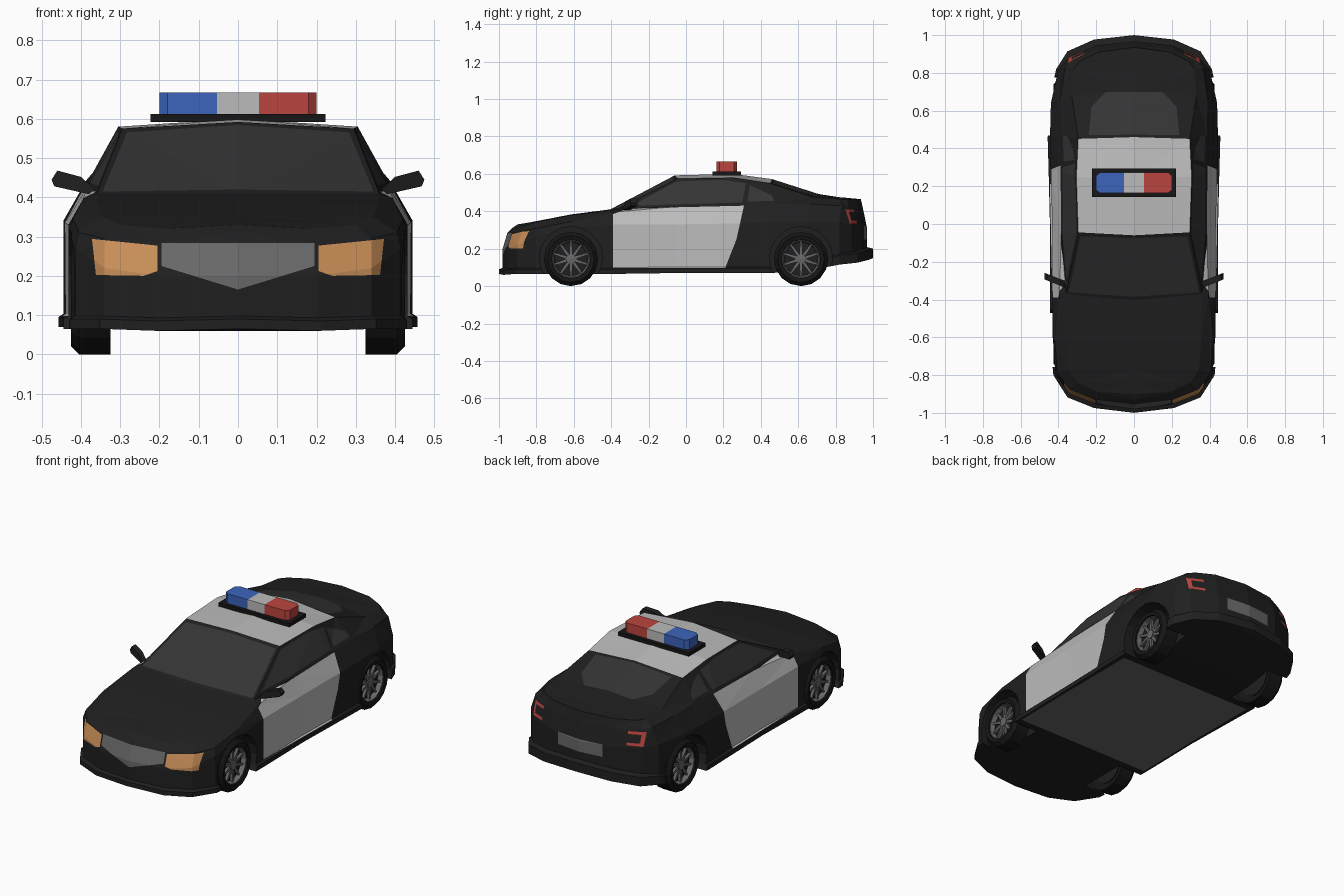
import bpy, bmesh, math
from mathutils import Vector, Matrix

if "Cube" in bpy.data.objects:
    bpy.data.objects.remove(bpy.data.objects["Cube"])


def material(name, r, g, b):
    m = bpy.data.materials.new(name)
    m.diffuse_color = (r, g, b, 1)
    m.use_nodes = True
    m.node_tree.nodes["Principled BSDF"].inputs["Base Color"].default_value = m.diffuse_color
    return m


black = material("black_paint", .014, .014, .014)
white = material("white_paint", .5, .5, .5)
glass = material("dark_glass", .035, .035, .035)
grey = material("grey_trim", .14, .14, .14)
amber = material("amber_lamp", .6, .28, .1)
red = material("red_lamp", .5, .06, .05)
blue = material("blue_lamp", .045, .13, .5)
rubber = material("rubber", .008, .008, .008)


def make(name, bm, *mats):
    me = bpy.data.meshes.new(name)
    bm.to_mesh(me)
    bm.free()
    ob = bpy.data.objects.new(name, me)
    bpy.context.collection.objects.link(ob)
    for m in mats:
        me.materials.append(m)
    return ob


def grid(bm, rows):
    """Skin rows of points with quads, merging points that coincide."""
    seen = {}

    def vert(p):
        key = tuple(round(c, 5) for c in p)
        if key not in seen:
            seen[key] = bm.verts.new(p)
        return seen[key]
    for r0, r1 in zip(rows, rows[1:]):
        for j in range(len(r0) - 1):
            quad = list(dict.fromkeys(vert(p) for p in (r0[j], r1[j], r1[j + 1], r0[j + 1])))
            if len(quad) > 2 and not bm.faces.get(quad):
                bm.faces.new(quad)


def lathe(bm, profile, side, y, z, n=16):
    """Spin an (x, radius) profile about a wheel axle."""
    rows = []
    for i in range(n + 1):
        a = math.tau * (i % n) / n
        rows.append([(side * x, y + r * math.cos(a), z + r * math.sin(a)) for x, r in profile])
    grid(bm, rows)
    bmesh.ops.recalc_face_normals(bm, faces=bm.faces)


def prism(bm, poly, axis, lo, hi):
    """Extrude a 2D polygon along an axis (0, 1 or 2)."""
    def p3(p, h):
        p = list(p)
        p.insert(axis, h)
        return p
    base = bm.faces.new([bm.verts.new(p3(p, lo)) for p in poly])
    out = bmesh.ops.extrude_face_region(bm, geom=[base])["geom"]
    vs = [v for v in out if isinstance(v, bmesh.types.BMVert)]
    for v in vs:
        v.co[axis] = hi
    bmesh.ops.recalc_face_normals(bm, faces=bm.faces)


def paint(bm, poly, uv, facing, mat, limit=.3):
    """Cut a convex outline into the faces pointing one way and colour them."""
    a, b = uv
    lo = [min(p[k] for p in poly) for k in (0, 1)]
    hi = [max(p[k] for p in poly) for k in (0, 1)]
    facing = Vector(facing)

    def hits():
        bm.normal_update()
        found = []
        for f in bm.faces:
            us, vs = [v.co[a] for v in f.verts], [v.co[b] for v in f.verts]
            if (f.normal.dot(facing) > limit and max(us) > lo[0] and min(us) < hi[0]
                    and max(vs) > lo[1] and min(vs) < hi[1]):
                found.append(f)
        return found
    edges = list(zip(poly, poly[1:] + poly[:1]))
    for p, q in edges:
        fs = hits()
        geom = list({e for f in fs for e in f.edges} | {v for f in fs for v in f.verts}) + fs
        co, no = Vector((0, 0, 0)), Vector((0, 0, 0))
        co[a], co[b] = p
        no[a], no[b] = q[1] - p[1], p[0] - q[0]
        bmesh.ops.bisect_plane(bm, geom=geom, dist=1e-5, plane_co=co, plane_no=no.normalized())
    for f in hits():
        c = f.calc_center_median()
        s = [(q[0] - p[0]) * (c[b] - p[1]) - (q[1] - p[1]) * (c[a] - p[0]) for p, q in edges]
        if min(s) > 0 or max(s) < 0:
            f.material_index = mat


# body stations, front to rear: plan x, y, bottom z, waist z
lower = [(0, -.98, .065, .2), (.2, -.955, .06, .2), (.34, -.9, .065, .22), (.415, -.8, .065, .27),
         (.432, -.615, .065, .31), (.432, -.39, .065, .33), (.432, -.05, .07, .33),
         (.44, .28, .07, .335), (.445, .45, .07, .34), (.44, .64, .08, .34), (.4, .82, .115, .34),
         (.34, .885, .125, .33), (.2, .945, .14, .32), (0, .968, .15, .31)]
# same stations: belt x y z, upper edge x y z, centre line y z
upper = [(0, -.955, .285, 0, -.93, .31, -.93, .31), (.2, -.93, .285, .19, -.89, .32, -.9, .33),
         (.34, -.875, .295, .3, -.84, .33, -.84, .34), (.405, -.79, .31, .345, -.77, .35, -.77, .353),
         (.42, -.615, .345, .355, -.615, .38, -.615, .383), (.395, -.39, .395, .36, -.37, .41, -.405, .41),
         (.385, -.05, .425, .295, -.045, .575, -.06, .592), (.385, .28, .435, .305, .25, .58, .25, .6),
         (.385, .46, .445, .295, .45, .55, .46, .572), (.39, .66, .44, .33, .68, .475, .71, .492),
         (.365, .83, .43, .32, .82, .465, .82, .475), (.32, .87, .42, .29, .86, .463, .86, .472),
         (.2, .925, .42, .19, .91, .465, .9, .468), (0, .945, .42, 0, .935, .465, .935, .465)]
rows = []
for (x, y, zb, zw), u in zip(lower, upper):
    lx = x + .012 if x else 0
    ly = y * (1.02 if y < -.85 else 1.033 if y > .85 else 1)
    lip = .05 if y > .8 else .025
    rows.append([(0, ly, zb), (lx, ly, zb), (lx, ly, zb + lip), (x, y, zb + lip + .008),
                 (x, y, zw), u[0:3], u[3:6], (0, u[6], u[7])])
bm = bmesh.new()
grid(bm, rows)
bmesh.ops.triangulate(bm, faces=bm.faces[:])

# colour panels, in body material order: black, white, glass, grey, amber, red
SIDE, TOP, FRONT = (1, 2), (0, 1), (0, 2)
X, Y, Z = (1, 0, 0), (0, 1, 0), (0, 0, 1)
paint(bm, [(-.39, .098), (.21, .098), (.27, .25), (.31, .43), (-.31, .415), (-.39, .385)], SIDE, X, 1)
paint(bm, [(-.29, .43), (.3, .447), (.32, .55), (.2, .568), (-.05, .56)], SIDE, X, 2)
paint(bm, [(.33, .452), (.47, .456), (.46, .485), (.34, .54)], SIDE, X, 2)
paint(bm, [(-.1, -.392), (.345, -.362), (.283, -.065), (-.1, -.078)], TOP, Z, 2, .7)
paint(bm, [(-.1, -.062), (0, -.06), (.32, -.043), (.32, .45), (0, .46), (-.1, .46)], TOP, Z, 1, .7)
paint(bm, [(-.1, .475), (.24, .47), (.225, .62), (.15, .7), (-.1, .7)], TOP, Z, 2, .7)
paint(bm, [(-.1, .283), (.195, .283), (.195, .225), (0, .165), (-.1, .165)], FRONT, (0, -1, 0), 3)
paint(bm, [(.205, .277), (.205, .212), (.24, .2), (.362, .202), (.372, .294)], FRONT, (0, -1, 0), 4)
paint(bm, [(-.1, .25), (.14, .25), (.14, .32), (-.1, .32)], FRONT, Y, 3)
for x0, x1, z0, z1 in ((.265, .33, .395, .41), (.265, .33, .335, .35), (.33, .348, .335, .41)):
    paint(bm, [(x0, z0), (x1, z0), (x1, z1), (x0, z1)], FRONT, Y, 5)
paint(bm, [(-.1, -.43), (.43, -.43), (.43, .43), (-.1, .43)], TOP, (0, 0, -1), 3, .7)
body = make("car_body", bm, black, white, glass, grey, amber, red)

# mirror the body and cut the wheel wells
wheels = [(s, y) for s in (1, -1) for y in (-.615, .615)]
R = .145
bm = bmesh.new()
for s, y in wheels:
    lathe(bm, [(.29, 0), (.29, .168), (.6, .168), (.6, 0)], s, y, R + .005, 20)
cutter = make("wheel_well_cutter", bm, black)
cutter.hide_render = True
mir = body.modifiers.new("mirror", "MIRROR")
mir.merge_threshold = .0001
cut = body.modifiers.new("wheel_wells", "BOOLEAN")
cut.operation, cut.solver, cut.object = "DIFFERENCE", "EXACT", cutter
bpy.context.view_layer.objects.active = body
for name in ("mirror", "wheel_wells"):
    bpy.ops.object.modifier_apply(modifier=name)
bpy.data.objects.remove(cutter)

# wheels: tyre, dish, spokes with hub
for s, y in wheels:
    tag = ("front" if y < 0 else "rear") + ("_right" if s > 0 else "_left")
    bm = bmesh.new()
    lathe(bm, [(.34, .098), (.325, .12), (.325, R), (.405, R), (.425, .125), (.42, .104), (.39, .098), (.34, .098)],
          s, y, R)
    make("tyre_" + tag, bm, rubber)
    bm = bmesh.new()
    lathe(bm, [(.335, 0), (.335, .1), (.395, .1), (.385, .09), (.385, 0)], s, y, R)
    make("wheel_dish_" + tag, bm, black)
    bm = bmesh.new()
    lathe(bm, [(.38, 0), (.38, .03), (.405, .027), (.408, 0)], s, y, R, 10)
    lathe(bm, [(.388, .097), (.412, .106), (.412, .099), (.388, .092), (.388, .097)], s, y, R)
    for i in range(10):
        old = set(bm.verts)
        prism(bm, [(-.009, .02), (.009, .02), (.005, .098), (-.005, .098)], 0, s * .384, s * .4)
        new = [v for v in bm.verts if v not in old]
        bmesh.ops.transform(bm, verts=new, matrix=Matrix.Translation((0, y, R)) @ Matrix.Rotation(
            math.tau * i / 10, 4, "X"))
    make("wheel_spokes_" + tag, bm, grey)

# swept-back door mirrors
for s, tag in ((1, "right"), (-1, "left")):
    bm = bmesh.new()
    outline = [(.475, .445), (.46, .468), (.4, .452), (.365, .42), (.38, .408), (.468, .428)]
    prism(bm, [(s * x, z) for x, z in outline], 1, -.335, -.3)
    for v in bm.verts:
        v.co.y += (abs(v.co.x) - .37) * .4
    make("door_mirror_" + tag, bm, black)

# roof light bar
bm = bmesh.new()
prism(bm, [(-.223, .143), (.223, .143), (.223, .293), (-.223, .293)], 2, .592, .612)
make("light_bar_base", bm, rubber)
end = [(.053, .163), (.18, .163), (.2, .18), (.2, .256), (.18, .273), (.053, .273)]
mid = [(-.053, .163), (.053, .163), (.053, .273), (-.053, .273)]
for name, poly, m in (("red_light", end, red), ("blue_light", [(-x, y) for x, y in end], blue),
                      ("centre_light", mid, white)):
    bm = bmesh.new()
    prism(bm, poly, 2, .61, .667)
    make(name, bm, m)
